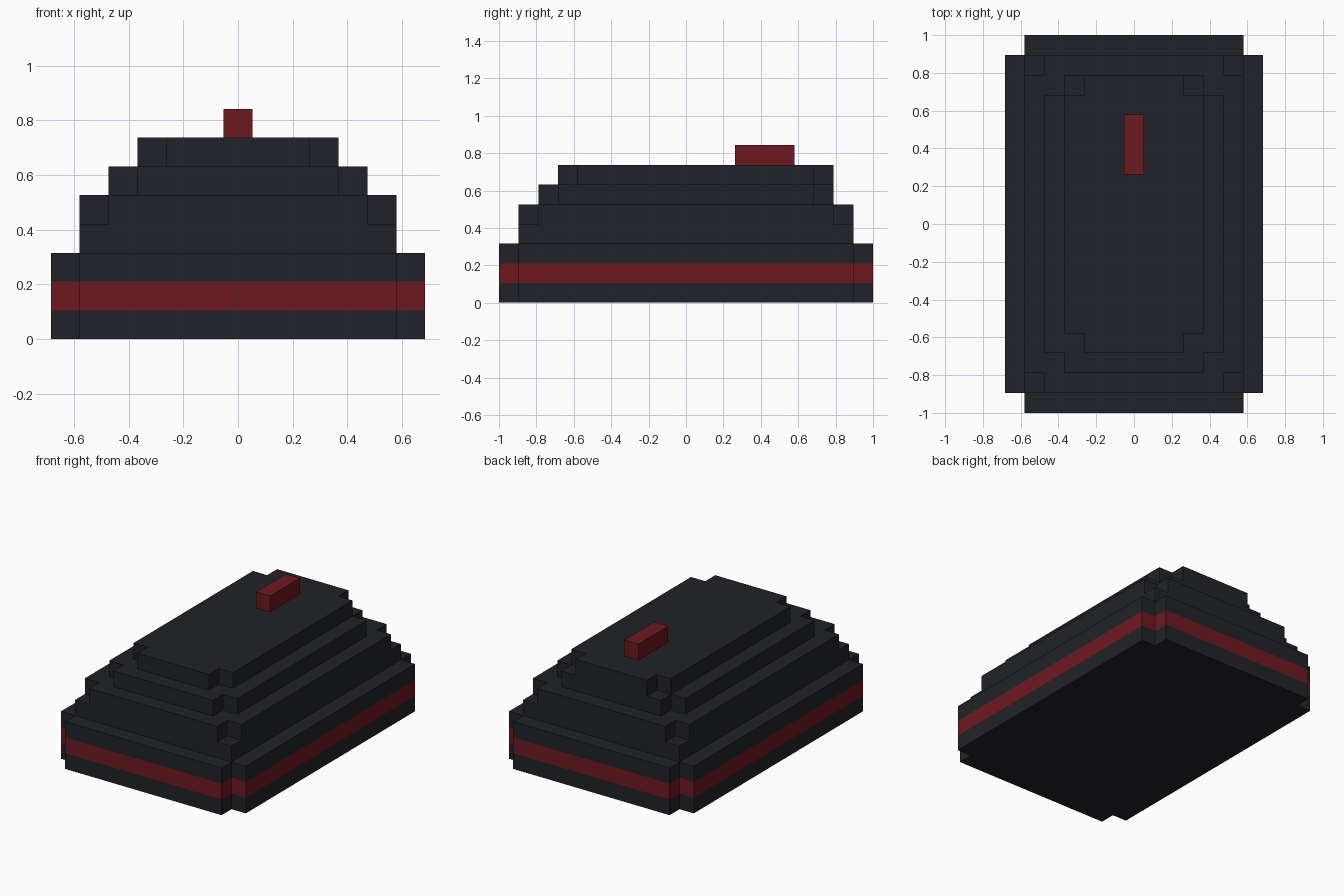
import bpy, bmesh
from mathutils import Vector

if "Cube" in bpy.data.objects:
    bpy.data.objects.remove(bpy.data.objects["Cube"])

U = 2 / 19  # edge length of one block


def material(name, rgb):
    m = bpy.data.materials.new(name)
    m.diffuse_color = (*rgb, 1)
    m.use_nodes = True
    m.node_tree.nodes["Principled BSDF"].inputs["Base Color"].default_value = m.diffuse_color
    return m


DARK = material("charcoal", (0.0155, 0.0165, 0.021))
RED = material("deep_red", (0.155, 0.0095, 0.0135))


def tier(hx, y0, y1, z0, z1, notch=True):
    """Set of blocks in a slab, optionally with its four corner columns removed."""
    return {(x, y, z)
            for x in range(-hx, hx + 1) for y in range(y0, y1 + 1) for z in range(z0, z1)
            if not (notch and abs(x) == hx and y in (y0, y1))}


# Parts as block slabs, bottom to top
parts = {
    "base": (DARK, tier(6, -9, 9, 0, 1)),
    "stripe": (RED, tier(6, -9, 9, 1, 2)),
    "stepped_body": (DARK, tier(6, -9, 9, 2, 3)
                     | tier(5, -8, 8, 3, 4, False)
                     | tier(5, -8, 8, 4, 5)
                     | tier(4, -7, 7, 5, 6)
                     | tier(3, -6, 7, 6, 7)),
    "top_ridge": (RED, tier(0, 3, 5, 7, 8, False)),
}
solid = set().union(*(cells for _, cells in parts.values()))


def build(name, mat, cells):
    """Skin the exposed block sides, then merge coplanar faces."""
    bm = bmesh.new()
    for c in sorted(cells):
        centre = Vector(c) + Vector((0, 0, 0.5))
        for axis in range(3):
            for s in (-1, 1):
                n = Vector((0, 0, 0))
                n[axis] = s
                if tuple(int(a + b) for a, b in zip(c, n)) in solid:
                    continue
                u = Vector((0, 0, 0))
                u[(axis + 1) % 3] = 0.5
                v = n.cross(u)
                corners = (-u - v, u - v, u + v, v - u)
                bm.faces.new([bm.verts.new((centre + n / 2 + k) * U) for k in corners])
    bmesh.ops.remove_doubles(bm, verts=bm.verts, dist=U * 0.01)
    bmesh.ops.dissolve_limit(bm, angle_limit=0.02, verts=bm.verts, edges=bm.edges)
    mesh = bpy.data.meshes.new(name)
    bm.to_mesh(mesh)
    bm.free()
    mesh.materials.append(mat)
    bpy.context.collection.objects.link(bpy.data.objects.new(name, mesh))


for name, (mat, cells) in parts.items():
    build(name, mat, cells)
